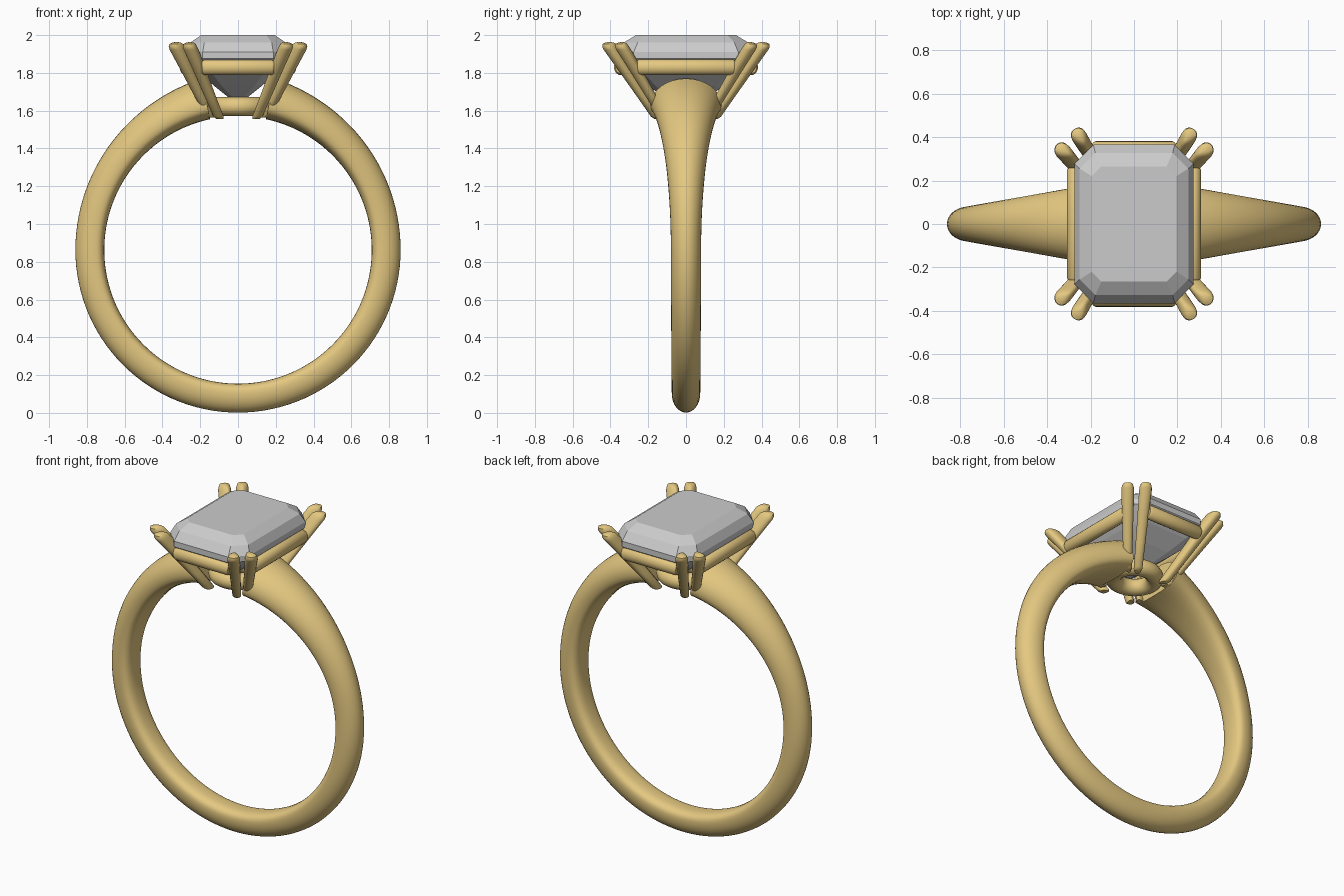
import bpy, bmesh
from math import sin, cos, pi, radians
from mathutils import Vector

if "Cube" in bpy.data.objects:
    bpy.data.objects.remove(bpy.data.objects["Cube"])

gold = bpy.data.materials.new("gold")
gold.diffuse_color = (0.78, 0.58, 0.22, 1)
gold.use_nodes = True
gold.node_tree.nodes["Principled BSDF"].inputs["Base Color"].default_value = gold.diffuse_color


def loft(name, rings, mat=None, smooth=None, closed=False):
    """Skin a list of equal-length point loops; cap the ends unless closed."""
    bm = bmesh.new()
    loops = [[bm.verts.new(p) for p in r] for r in rings]
    n = len(loops[0])
    pairs = list(zip(loops, loops[1:]))
    if closed:
        pairs.append((loops[-1], loops[0]))
    for a, b in pairs:
        for i in range(n):
            j = (i + 1) % n
            bm.faces.new((a[i], a[j], b[j], b[i]))
    if not closed:
        bm.faces.new(loops[0])
        bm.faces.new(loops[-1])
    bmesh.ops.recalc_face_normals(bm, faces=bm.faces)
    me = bpy.data.meshes.new(name)
    bm.to_mesh(me)
    bm.free()
    ob = bpy.data.objects.new(name, me)
    bpy.context.collection.objects.link(ob)
    if mat:
        me.materials.append(mat)
    if smooth:
        bpy.ops.object.select_all(action='DESELECT')
        ob.select_set(True)
        bpy.context.view_layer.objects.active = ob
        bpy.ops.object.shade_smooth_by_angle(angle=radians(smooth))
    return ob


# Band: domed section swept from one shoulder to the other, swelling at the top
CZ, RI, END = 0.8625, 0.708, 12
rings = []
for k in range(113):
    deg = END + (360 - 2 * END) * k / 112
    th = radians(deg)
    from_top = min(deg, 360 - deg)
    s = max(0, (90 - from_top) / (90 - END))
    t = 0.153 + 0.067 * s ** 2
    if from_top < 90:
        w = 0.08 + 0.17 * max(0, 0.8 - 0.8 * abs(sin(th)))
    else:
        w = 0.08 - 0.005 * (from_top - 90) / 90
    ring = []
    for i in range(32):
        a = 2 * pi * i / 32
        if sin(a) >= 0:
            y, h = w * cos(a), 0.65 * t * sin(a)
        else:
            y = w * abs(cos(a)) ** 0.75 * (1 if cos(a) > 0 else -1)
            h = -0.35 * t * abs(sin(a)) ** 0.75
        r = RI + 0.35 * t + h
        ring.append((r * sin(th), y, CZ + r * cos(th)))
    rings.append(ring)
loft("band", rings, gold, 40)

# Oval base ring under the stone
rings = []
for k in range(48):
    u = 2 * pi * k / 48
    ring = []
    for i in range(16):
        v = 2 * pi * i / 16
        o = 0.05 * cos(v)
        ring.append(((0.12 + o) * cos(u), (0.115 + o) * sin(u), 1.622 + 0.05 * sin(v)))
    rings.append(ring)
loft("base_ring", rings, gold, 60, closed=True)


# Prongs: paired wedges with domed tips at each corner
def prong(name, base, tip, d, sx, sy):
    base, tip, d = Vector(base), Vector(tip), Vector(d).normalized()
    side = Vector((-d.y, d.x, 0))
    # (position along prong, size factor, lift above tip)
    levels = [(0, 0.5, 0), (0.03, 0.68, 0), (0.3, 0.76, 0), (0.65, 0.88, 0), (0.94, 1, 0),
              (0.98, 0.95, 0), (1, 0.8, 0.008), (1, 0.5, 0.015), (1, 0.2, 0.018)]
    rings = []
    for t, f, lift in levels:
        c = base.lerp(tip, t) + Vector((0, 0, lift))
        ring = []
        for i in range(20):
            a = 2 * pi * i / 20
            out = 0.05 * cos(a)
            wide = 0.043 * sin(a) * (0.8 + 0.28 * cos(a))
            p = c + d * out * f + side * wide * f
            ring.append((p.x * sx, p.y * sy, p.z))
        rings.append(ring)
    loft(name, rings, gold, 40)


for sx in (1, -1):
    for sy in (1, -1):
        tag = ("right" if sx > 0 else "left") + ("_back" if sy > 0 else "_front")
        prong("end_prong_" + tag, (0.095, 0.145, 1.557), (0.252, 0.403, 1.945), (0.55, 0.83, 0), sx, sy)
        prong("side_prong_" + tag, (0.14, 0.115, 1.565), (0.325, 0.338, 1.945), (0.83, 0.55, 0), sx, sy)


# Gallery rails: rounded bars between the prongs
def rail(name, along_x, offset, half):
    rings = []
    for e, f in ((-half, 0.8), (-half + 0.012, 1), (half - 0.012, 1), (half, 0.8)):
        ring = []
        for i in range(20):
            a = 2 * pi * i / 20
            o, z = offset + 0.036 * f * cos(a), 1.83 + 0.042 * f * sin(a)
            ring.append((e, o, z) if along_x else (o, e, z))
        rings.append(ring)
    loft(name, rings, gold, 40)


for s, a, b in ((-1, "front", "left"), (1, "back", "right")):
    rail("rail_" + a, True, s * 0.345, 0.19)
    rail("rail_" + b, False, s * 0.273, 0.26)

# Emerald-cut stone: stacked octagons (z, half x, half y, corner cut)
steps = [(1.67, 0.05, 0.11, 0.02), (1.73, 0.125, 0.2, 0.04), (1.80, 0.205, 0.29, 0.065),
         (1.875, 0.275, 0.365, 0.088), (1.91, 0.275, 0.365, 0.088),
         (1.962, 0.25, 0.327, 0.072), (2.0, 0.195, 0.265, 0.045)]
loft("stone", [[(x, c - y, z), (x, y - c, z), (x - c, y, z), (c - x, y, z),
                (-x, y - c, z), (-x, c - y, z), (c - x, -y, z), (x - c, -y, z)]
               for z, x, y, c in steps])
